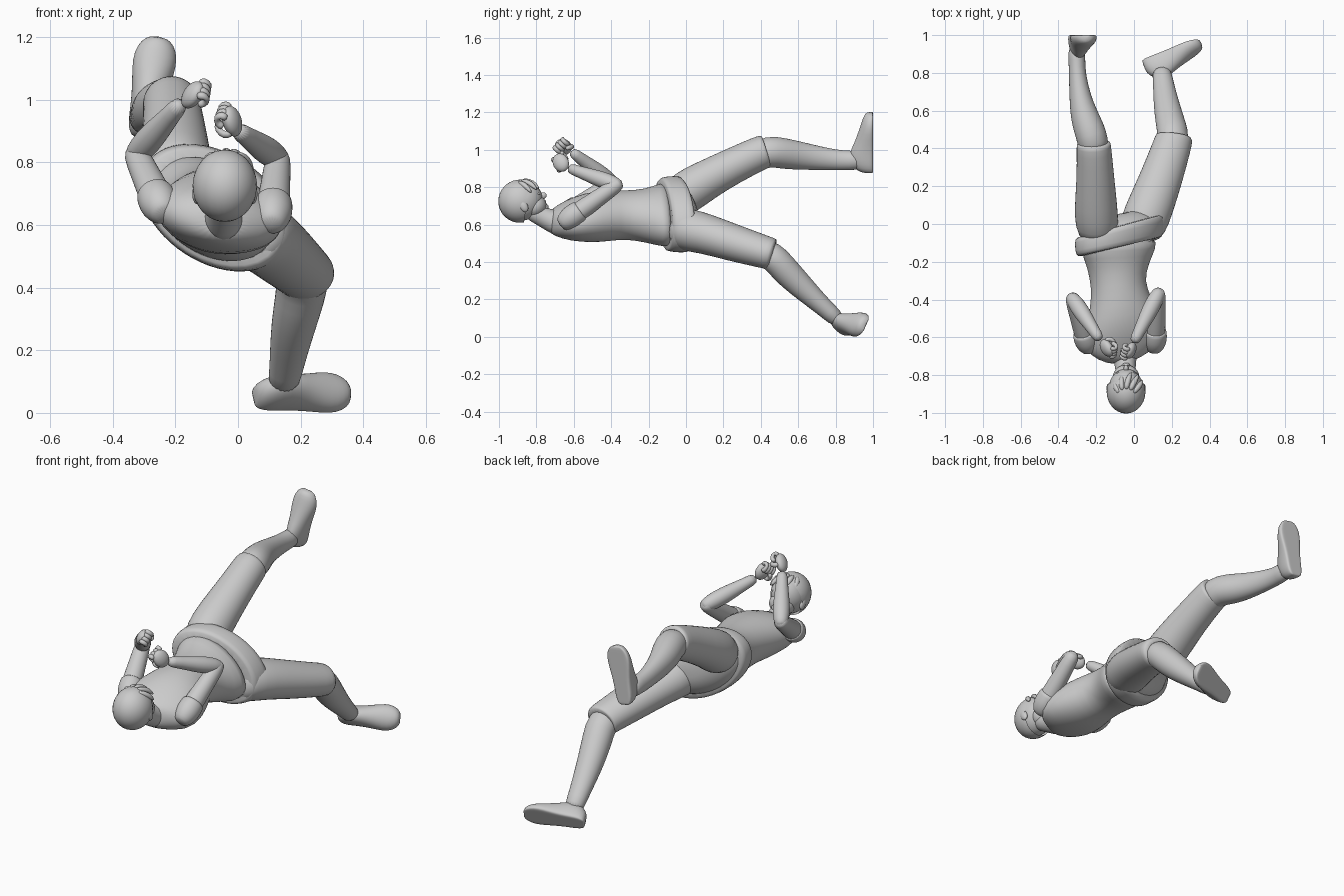
import bpy, bmesh, math
from mathutils import Vector as V


def finish(name, bm, sub=0):
    bmesh.ops.recalc_face_normals(bm, faces=bm.faces[:])
    me = bpy.data.meshes.new(name)
    bm.to_mesh(me)
    bm.free()
    for p in me.polygons:
        p.use_smooth = True
    ob = bpy.data.objects.new(name, me)
    bpy.context.collection.objects.link(ob)
    if sub:
        m = ob.modifiers.new("smooth", 'SUBSURF')
        m.levels = m.render_levels = sub
    return ob


def skin(name, rings, sub=1):
    bm = bmesh.new()
    loops = [[bm.verts.new(p) for p in r] for r in rings]
    n = len(loops[0])
    for a, b in zip(loops, loops[1:]):
        for i in range(n):
            bm.faces.new((a[i], a[(i + 1) % n], b[(i + 1) % n], b[i]))
    bm.faces.new(loops[0])
    bm.faces.new(loops[-1])
    return finish(name, bm, sub)


def tube(name, secs, n=20, shear=0.0, sub=1):
    """Loft of ellipses; each section is (x, y, z, side radius, up radius, roll)."""
    pts = [V(s[:3]) for s in secs]
    rings = []
    for i, s in enumerate(secs):
        t = (pts[min(i + 1, len(pts) - 1)] - pts[max(i - 1, 0)]).normalized()
        ref = V((0, 0, 1)) if abs(t.z) < .95 else V((0, -1, 0))
        up = (ref - t * ref.dot(t)).normalized()
        side = t.cross(up)
        rx, rz = s[3], s[4] if len(s) > 4 else s[3]
        r = math.radians(s[5] if len(s) > 5 else 0)
        a, b = side * math.cos(r) + up * math.sin(r), up * math.cos(r) - side * math.sin(r)
        ring = []
        for k in range(n):
            q = 2 * math.pi * k / n
            p = pts[i] + a * rx * math.cos(q) + b * rz * math.sin(q)
            p.y += shear * (p.x - pts[i].x)
            ring.append(p)
        rings.append(ring)
    return skin(name, rings, sub)


def basis(a, b):
    """Right-handed frame: a kept, b made perpendicular."""
    a = V(a).normalized()
    b = V(b)
    b = (b - a * b.dot(a)).normalized()
    return a, b, a.cross(b)


def blob(name, c, axes, radii, cut=None):
    bm = bmesh.new()
    bmesh.ops.create_uvsphere(bm, u_segments=28, v_segments=18, radius=1)
    if cut:
        bmesh.ops.bisect_plane(bm, geom=bm.verts[:] + bm.edges[:] + bm.faces[:],
                               plane_co=cut[0], plane_no=cut[1], clear_outer=True)
    for v in bm.verts:
        v.co = V(c) + sum((axes[i] * radii[i] * v.co[i] for i in range(3)), V())
    return finish(name, bm)


def foot(name, heel, fwd, up):
    f, u, s = basis(fwd, up)
    prof = [(0, .024, .05), (.012, .042, .085), (.05, .052, .122), (.10, .053, .132), (.16, .058, .102),
            (.22, .069, .08), (.27, .071, .063), (.31, .054, .05), (.33, .026, .034)]
    rings = []
    for d, w, h in prof:
        ring = []
        for k in range(20):
            q = 2 * math.pi * k / 20
            z = h * (.16 + .84 * math.sin(q)) if math.sin(q) > 0 else h * .16 * (1 - min(1, -2.5 * math.sin(q)))
            ring.append(V(heel) + f * d + u * z + s * w * math.cos(q))
        rings.append(ring)
    return skin(name, rings)


def fist(name, c, d, f):
    d, f, s = basis(d, f)
    c = V(c)
    blob(name + "_palm", c - d * .005, (d, f, s), (.052, .028, .043))
    for i in range(4):
        b = c + s * (i - 1.5) * .02 + d * .025
        path = [b, b + d * .02 + f * .012, b + d * .014 + f * .034, b - d * .012 + f * .038, b - d * .028 + f * .022]
        tube(f"{name}_finger_{i + 1}", [(*p, .0135) for p in path], 10)
    t = c - d * .03 + s * .03
    path = [t, t + f * .03 + s * .008, t + f * .044 + d * .02, t + f * .046 + d * .035 - s * .025]
    tube(name + "_thumb", [(*p, .0135) for p in path], 10)


# torso, twisted from shoulders to hips
tube("torso", [(-.05, -.735, .618, .055, .055, 0), (-.055, -.70, .613, .14, .075, -8),
               (-.06, -.64, .618, .212, .102, -10), (-.06, -.52, .637, .2, .134, -10),
               (-.07, -.42, .647, .165, .134, -12), (-.085, -.32, .652, .142, .13, -18),
               (-.085, -.22, .647, .168, .137, -26), (-.083, -.13, .65, .22, .15, -32),
               (-.08, -.07, .655, .225, .145, -33)], 28, .06)
# neck
tube("neck", [(-.05, -.66, .60, .075), (-.048, -.72, .62, .06), (-.044, -.78, .648, .052),
              (-.04, -.85, .69, .055)])

# shorts seat and waistband
tube("shorts_seat", [(-.08, -.12, .655, .23, .15, -33), (-.08, -.05, .655, .24, .16, -33),
                     (-.078, .0, .655, .22, .145, -33), (-.075, .04, .66, .15, .09, -33),
                     (-.075, .055, .66, .07, .04, -33)], 28, .25)
tube("waistband", [(-.08, -.123, .655, .236, .158, -33), (-.08, -.12, .655, .25, .17, -33),
                   (-.075, -.07, .655, .262, .177, -33), (-.074, -.012, .655, .262, .177, -33),
                   (-.074, -.008, .655, .244, .164, -33)], 28, .28)

# shorts legs
tube("left_shorts_leg", [(-.185, -.07, .725, .10, .10), (-.197, .0, .772, .117, .12), (-.202, .1, .835, .114, .108),
                         (-.204, .25, .914, .1, .097), (-.212, .40, .985, .093, .092),
                         (-.214, .428, .993, .091, .09), (-.214, .431, .994, .08, .078)])
tube("right_shorts_leg", [(.02, -.07, .59, .10, .10), (.05, .0, .573, .128, .118), (.09, .1, .553, .124, .109),
                          (.147, .25, .503, .114, .101), (.207, .43, .45, .102, .088),
                          (.214, .462, .441, .1, .086), (.214, .466, .44, .084, .074)])
# knees and shins
tube("left_shin", [(-.21, .36, .955, .075), (-.216, .44, .993, .084, .086), (-.24, .51, .982, .082, .084),
                   (-.265, .58, .972, .074, .079), (-.285, .67, .96, .058, .069), (-.3, .79, .946, .045, .056),
                   (-.303, .87, .942, .044, .052), (-.302, .95, .945, .048, .052)])
tube("right_shin", [(.195, .38, .455, .07), (.21, .462, .437, .086, .08), (.197, .52, .365, .08, .078),
                    (.178, .60, .285, .073, .071), (.163, .69, .2, .062, .056), (.152, .77, .128, .053, .047),
                    (.143, .82, .083, .05, .045)])
# feet: one sole facing straight back, the other rolled on its edge
foot("left_foot", (-.308, 1.0, .876), (.17, 0, 1), (0, -1, 0))
foot("right_foot", (.045, .855, .044), (.91, .33, .055), (.33, -.82, .44))

# arms with short sleeves
arms = {"left": [(-.25, -.625, .665), (-.325, -.395, .825), (-.185, -.605, .985)],
        "right": [(.11, -.62, .635), (.128, -.37, .812), (.002, -.62, .9)]}
for side, (sh, el, wr) in arms.items():
    sh, el, wr = V(sh), V(el), V(wr)
    tube(side + "_upper_arm", [(*sh.lerp(el, t), r) for t, r in
                               ((-.12, .04), (0, .055), (.35, .051), (.7, .045), (1, .042), (1.1, .025))])
    tube(side + "_forearm", [(*el.lerp(wr, t), r) for t, r in
                             ((-.1, .022), (0, .04), (.25, .046), (.5, .041), (.8, .031), (1.05, .029))])
    tube(side + "_sleeve", [(*sh.lerp(el, t), r) for t, r in
                            ((-.22, .03), (-.14, .05), (0, .064), (.12, .063), (.22, .06), (.23, .052))])
fist("left_hand", (-.142, -.66, 1.018), (.5, -.6, .5), (.7, .3, -.4))
fist("right_hand", (-.02, -.672, .935), (-.3, -.45, .75), (-.6, .3, -.2))

# head: skull, jaw, nose, ears, eyes, mouth
f, u, s = basis((0, .88, .47), (0, -.47, .88))
H = V((-.042, -.878, .728))
at = lambda a, b, c=0: H + f * a + u * b + s * c
blob("skull", at(0, .0), (s, f, u), (.094, .113, .106))
blob("jaw", at(.045, -.06), (s, f, u), (.07, .066, .06))
blob("chin", at(.09, -.09), (s, f, u), (.026, .022, .02))
blob("nose", at(.112, -.03), (s, f, u), (.013, .02, .018))
blob("mouth", at(.104, -.062), (s, f, u), (.024, .01, .008))
for c, n in ((1, "left"), (-1, "right")):
    blob(n + "_ear", at(-.005, -.03, c * .09), (s, f, u), (.014, .022, .034))
    blob(n + "_eye", at(.095, -.01, c * .036), (s, f, u), (.015, .009, .008))
# hair cap with fringe locks that follow the forehead
blob("hair", at(-.01, .002), (s, f, u), (.103, .116, .115), (V((0, .42, 0)), V((0, 1, -.75))))
for i in range(5):
    a = math.radians((i - 2) * 27)
    path = [at(.112 * math.cos(e) * math.cos(a), .108 * math.sin(e), .094 * math.cos(e) * math.sin(a + .1 * k))
            for k, e in enumerate((1.1, .72, .4, .12))]
    tube(f"fringe_lock_{i + 1}", [(*p, r) for p, r in zip(path, (.012, .017, .014, .004))], 10)
